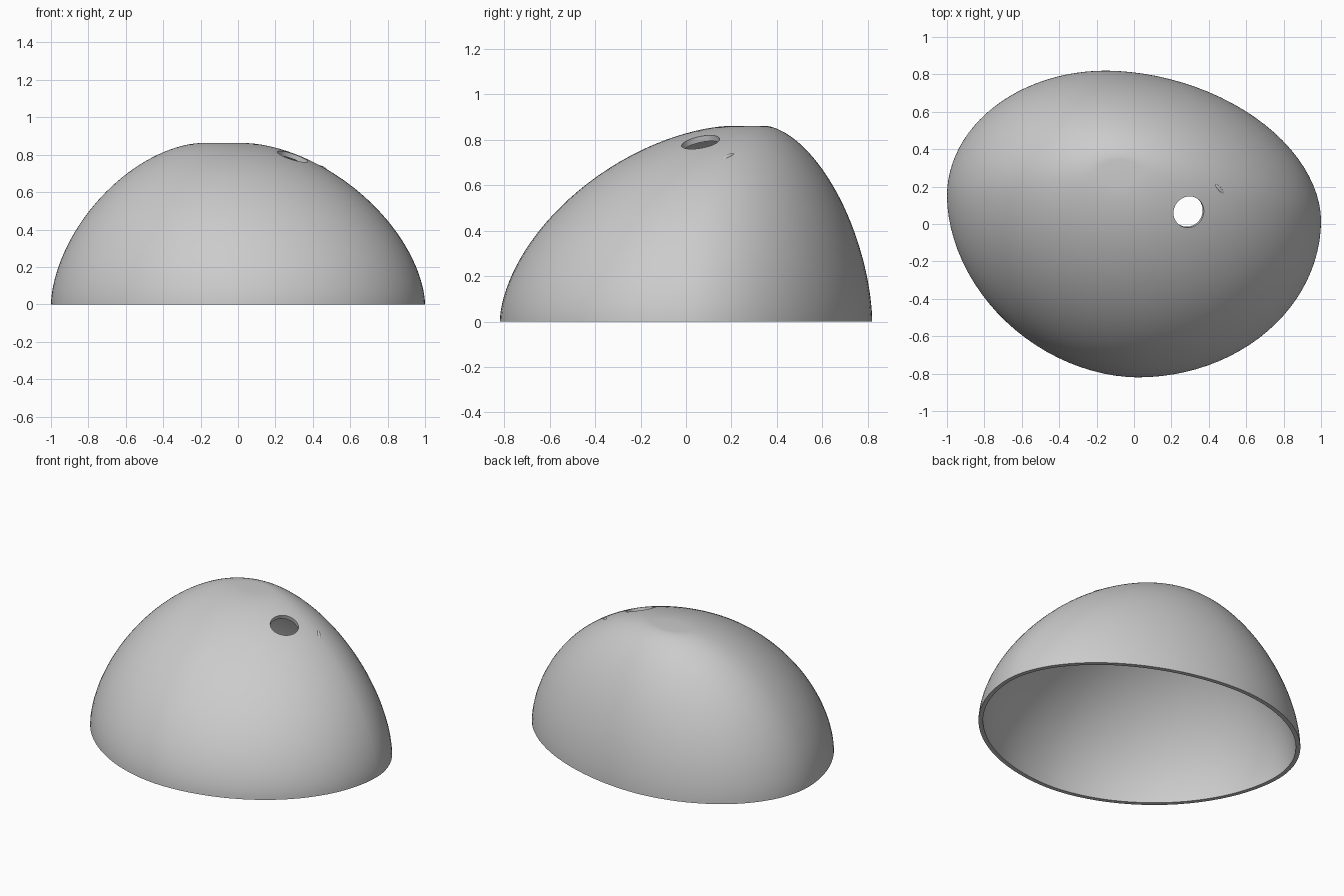
import bpy, bmesh
from math import sin, cos, pi, radians
from mathutils import Vector

cube = bpy.data.objects.get("Cube")
if cube:
    bpy.data.objects.remove(cube, do_unlink=True)

HEIGHT = 0.862
WALL = 0.027
QUAD = 24      # segments per quarter of a ring
RINGS = 36     # rings from rim to crown
CURVE = 2 / 1.7    # superellipse power of the upright profile

# Rim outline quarters: centre x, centre y, radius x, radius y, roundness
RIM = ((-.15, .02, 1.15, .8, 1.87), (-.15, .15, .85, .67, 2),
       (.02, .15, 1.02, .97, 1.88), (.02, .02, .98, .84, 2))
# The flat crown is a plain ellipse
CROWN = ((-.08, .275, .12, .07, 2),) * 4


def material(name, value):
    mat = bpy.data.materials.new(name)
    mat.use_nodes = True
    mat.diffuse_color = (value, value, value, 1)
    bsdf = mat.node_tree.nodes["Principled BSDF"]
    bsdf.inputs["Base Color"].default_value = mat.diffuse_color
    return mat


def outline(quarters):
    """Closed outline made of four quarter arcs."""
    pts = []
    for q, (cx, cy, rx, ry, n) in enumerate(quarters):
        sx, sy = (1, -1, -1, 1)[q], (1, 1, -1, -1)[q]
        for k in range(QUAD):
            a = (q + k / QUAD) * pi / 2
            pts.append(Vector((cx + sx * rx * abs(cos(a)) ** (2 / n),
                               cy + sy * ry * abs(sin(a)) ** (2 / n), 0)))
    return pts


def add_object(name, bm, mat):
    mesh = bpy.data.meshes.new(name)
    bm.to_mesh(mesh)
    bm.free()
    mesh.materials.append(mat)
    obj = bpy.data.objects.new(name, mesh)
    bpy.context.collection.objects.link(obj)
    return obj


def activate(obj):
    bpy.ops.object.select_all(action='DESELECT')
    obj.select_set(True)
    bpy.context.view_layer.objects.active = obj


grey = material("light grey", 0.6)

# Dome surface lofted from the egg-shaped rim to the small flat crown
bm = bmesh.new()
rim, crown = outline(RIM), outline(CROWN)
loops = []
for i in range(RINGS + 1):
    t = i / RINGS * pi / 2
    spread = max(cos(t), 0) ** CURVE
    lift = Vector((0, 0, HEIGHT * sin(t) ** CURVE))
    loops.append([bm.verts.new(c.lerp(r, spread) + lift) for c, r in zip(crown, rim)])
for low, high in zip(loops, loops[1:]):
    for i in range(len(low)):
        bm.faces.new((low[i - 1], low[i], high[i], high[i - 1]))
bm.faces.new(loops[-1])
bmesh.ops.recalc_face_normals(bm, faces=bm.faces)
dome = add_object("dome_shell", bm, grey)
activate(dome)

# Wall thickness, with the rim kept level
wall = dome.modifiers.new("wall", 'SOLIDIFY')
wall.thickness = WALL
wall.offset = -1
bpy.ops.object.modifier_apply(modifier=wall.name)
for v in dome.data.vertices:
    if v.co.z < .004:
        v.co.z = 0

# Round hole through the shoulder
axis = Vector((.25, -.2, 1)).normalized()
bm = bmesh.new()
bmesh.ops.create_cone(bm, cap_ends=True, segments=48, radius1=.085,
                      radius2=.085, depth=.4)
cutter = add_object("hole_cutter", bm, grey)
cutter.rotation_euler = axis.to_track_quat('Z', 'Y').to_euler()
cutter.location = (.29, .066, .78)
cutter.hide_render = True
bpy.context.view_layer.update()
cut = dome.modifiers.new("hole", 'BOOLEAN')
cut.operation = 'DIFFERENCE'
cut.solver = 'EXACT'
cut.object = cutter
bpy.ops.object.modifier_apply(modifier=cut.name)
bpy.data.objects.remove(cutter, do_unlink=True)
bpy.ops.object.shade_smooth_by_angle(angle=radians(25))

# Tiny raised sliver beside the hole
bm = bmesh.new()
bmesh.ops.create_uvsphere(bm, u_segments=24, v_segments=12, radius=1)
bmesh.ops.scale(bm, verts=bm.verts, vec=(.045, .012, .012))
sliver = add_object("raised_sliver", bm, grey)
sliver.rotation_euler = (0, radians(25), radians(-50))
hit, spot, normal, _ = dome.ray_cast(Vector((.465, .18, 2)), Vector((0, 0, -1)))
sliver.location = spot - normal * .008
activate(sliver)
bpy.ops.object.shade_smooth_by_angle(angle=radians(40))
